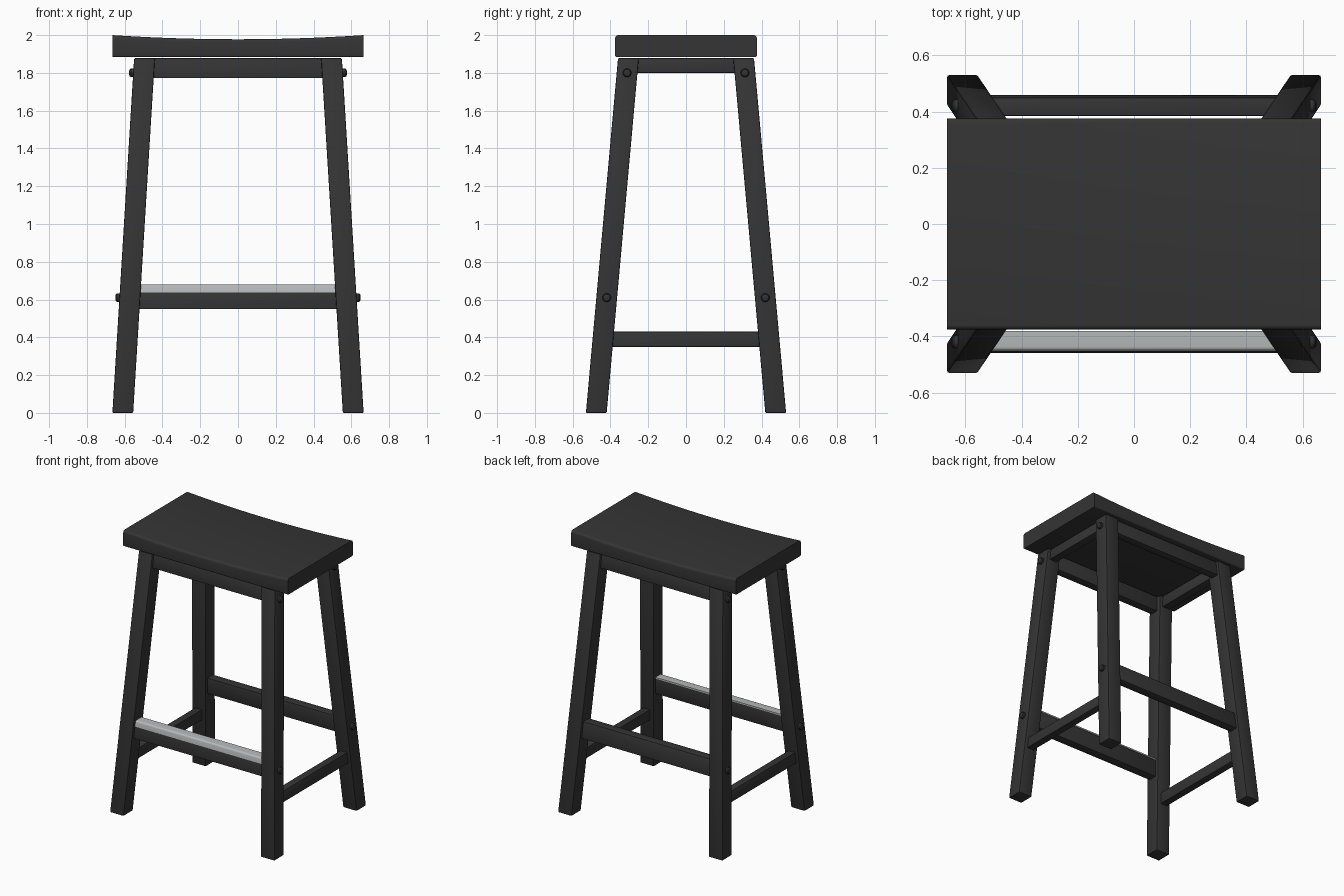
import bpy, bmesh, math
from mathutils import Matrix

if "Cube" in bpy.data.objects:
    bpy.data.objects.remove(bpy.data.objects["Cube"])


def material(name, rgb):
    m = bpy.data.materials.new(name)
    m.diffuse_color = (*rgb, 1)
    m.use_nodes = True
    m.node_tree.nodes["Principled BSDF"].inputs["Base Color"].default_value = m.diffuse_color
    return m


BLACK = material("black paint", (0.035, 0.035, 0.035))
BOLT = material("dark bolt metal", (0.03, 0.032, 0.036))
STEEL = material("brushed steel", (0.47, 0.49, 0.49))


def finish(bm, name, mat, smooth=True):
    bmesh.ops.recalc_face_normals(bm, faces=bm.faces)
    me = bpy.data.meshes.new(name)
    bm.to_mesh(me)
    bm.free()
    ob = bpy.data.objects.new(name, me)
    bpy.context.collection.objects.link(ob)
    me.materials.append(mat)
    if smooth:
        bpy.context.view_layer.objects.active = ob
        ob.select_set(True)
        bpy.ops.object.shade_smooth_by_angle(angle=math.radians(35))
        ob.select_set(False)
    return ob


def loft(bm, rings):
    # bridge closed rings of points and cap both ends
    vs = [[bm.verts.new(p) for p in r] for r in rings]
    n = len(vs[0])
    for a, b in zip(vs, vs[1:]):
        for i in range(n):
            bm.faces.new((a[i], a[(i + 1) % n], b[(i + 1) % n], b[i]))
    bm.faces.new(vs[0])
    bm.faces.new(vs[-1])


def leaning_box(name, low, high, bevel=0.005):
    # low / high = (x0, x1, y0, y1, z)
    bm = bmesh.new()
    loft(bm, [[(a, c, z), (b, c, z), (b, d, z), (a, d, z)]
              for a, b, c, d, z in (low, high)])
    bmesh.ops.recalc_face_normals(bm, faces=bm.faces)
    bmesh.ops.bevel(bm, geom=bm.edges[:], offset=bevel, segments=2,
                    profile=0.5, affect='EDGES')
    return finish(bm, name, BLACK)


TOP = 1.878


def leg_x(z):
    return 0.61 - 0.115 * z / TOP


def leg_y(z):
    return 0.475 - 0.17 * z / TOP


# seat: rounded cross-section swept along x with a saddle dip
bm = bmesh.new()
rings = []
for k in range(25):
    x = -0.665 + 1.33 * k / 24
    top = 2.0 - 0.022 * (1 - (x / 0.665) ** 2)
    ring = []
    for cy, cz, r, a0 in ((1, top, 0.016, 0), (-1, top, 0.016, 90),
                          (-1, 1.884, 0.008, 180), (1, 1.884, 0.008, 270)):
        for j in range(5):
            a = math.radians(a0 + 22.5 * j)
            zc = cz - r if cz == top else cz + r
            ring.append((x, cy * (0.375 - r) + r * math.cos(a), zc + r * math.sin(a)))
    rings.append(ring)
loft(bm, rings)
finish(bm, "seat", BLACK)

# splayed legs and their bolts
H = 0.055
for sy, end in ((-1, "front"), (1, "back")):
    for sx, side in ((-1, "left"), (1, "right")):
        def sect(z):
            x, y = sx * leg_x(z), sy * leg_y(z)
            return (x - H, x + H, y - H, y + H, z)
        leaning_box(f"{end}_{side}_leg", sect(0), sect(TOP), 0.006)
        for z, label in ((0.61, "lower"), (1.80, "upper")):
            bm = bmesh.new()
            x0 = leg_x(z) + H
            prof = ((-0.01, 0.023), (0.012, 0.023), (0.019, 0.018), (0.022, 0.009))
            loft(bm, [[(sx * (x0 + dx), sy * leg_y(z) + r * math.cos(t * math.pi / 8),
                        z + r * math.sin(t * math.pi / 8)) for t in range(16)]
                      for dx, r in prof])
            finish(bm, f"{end}_{side}_{label}_bolt", BOLT)


# long rails follow the lean of the legs
def long_rail(name, s, z0, z1, thick):
    def sect(z):
        y = leg_y(z) + 0.035
        x = leg_x(z) - 0.03
        return (-x, x, min(s * y, s * (y - thick)), max(s * y, s * (y - thick)), z)
    leaning_box(name, sect(z0), sect(z1), 0.004)


def side_rail(name, s, z0, z1, thick):
    def sect(z):
        x = leg_x(z) + 0.03
        y = leg_y(z) - 0.03
        return (min(s * x, s * (x - thick)), max(s * x, s * (x - thick)), -y, y, z)
    leaning_box(name, sect(z0), sect(z1), 0.004)


for s, end in ((-1, "front"), (1, "back")):
    long_rail(f"{end}_rail", s, 0.55, 0.672, 0.065)
    long_rail(f"{end}_apron", s, 1.772, TOP, 0.06)
for s, side in ((-1, "left"), (1, "right")):
    side_rail(f"{side}_rail", s, 0.35, 0.43, 0.055)
    side_rail(f"{side}_apron", s, 1.80, TOP, 0.06)

# steel foot plate wrapped over the front rail
bm = bmesh.new()
outer = [(-0.380, 0.679)]
for j in range(6):
    a = math.radians(90 + 16 * j)
    outer.append((-0.437 + 0.014 * math.cos(a), 0.665 + 0.014 * math.sin(a)))
outer += [(-0.4545, 0.637), (-0.447, 0.637), (-0.443, 0.669), (-0.380, 0.669)]
loft(bm, [[(x, y, z) for y, z in outer] for x in (-0.514, 0.514)])
finish(bm, "foot_plate", STEEL)
